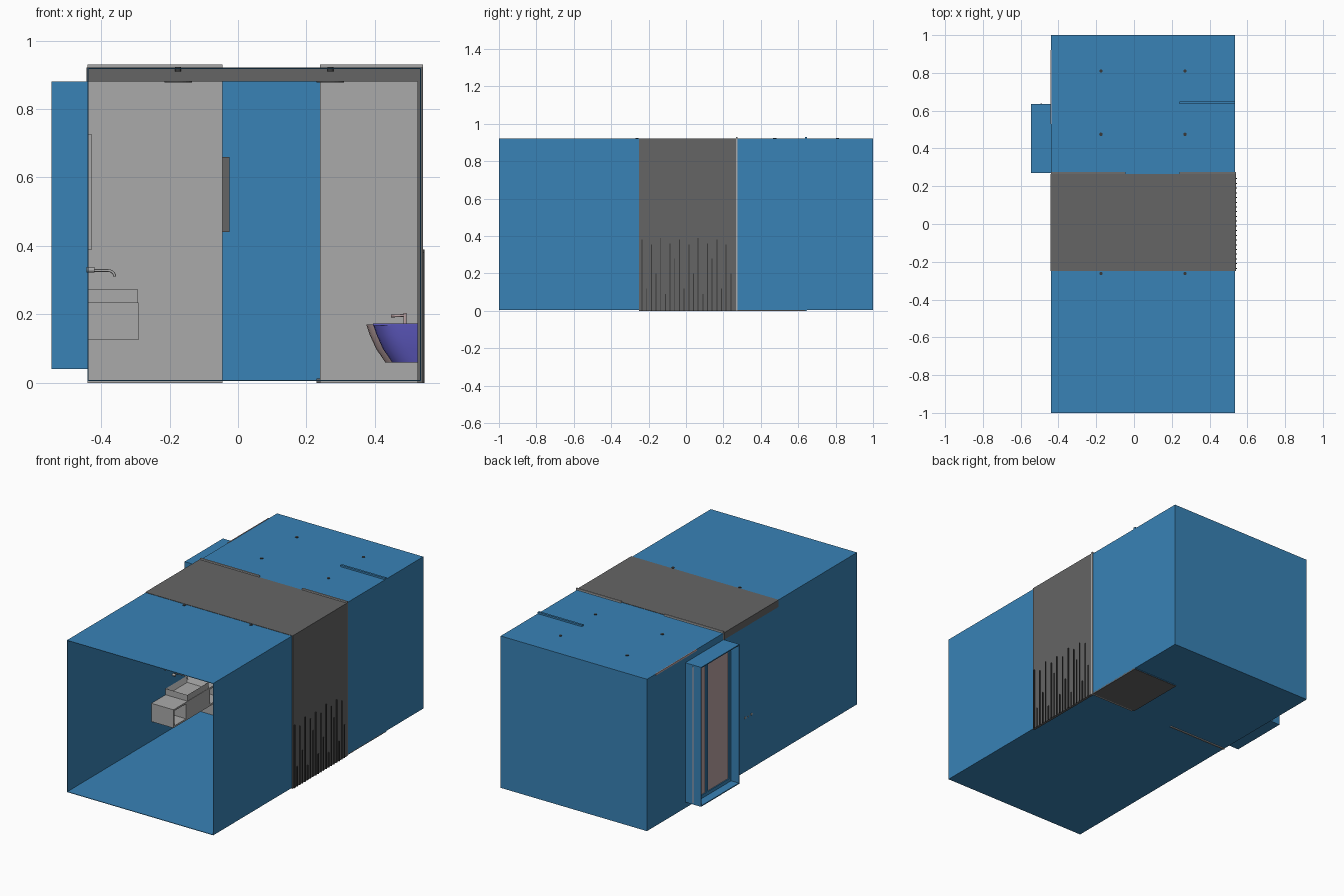
import bpy, bmesh, math
from mathutils import Vector

if "Cube" in bpy.data.objects:
    bpy.data.objects.remove(bpy.data.objects["Cube"], do_unlink=True)


def material(name, rgb):
    m = bpy.data.materials.new(name)
    m.use_nodes = True
    m.diffuse_color = (*rgb, 1)
    m.node_tree.nodes["Principled BSDF"].inputs["Base Color"].default_value = (*rgb, 1)
    return m


BLUE = material("wall blue", (0.04, 0.225, 0.47))
GREY = material("light grey", (0.40, 0.40, 0.40))
DARK = material("dark grey", (0.13, 0.13, 0.13))
BLACK = material("charcoal", (0.04, 0.04, 0.04))
PINK = material("pale pink", (0.50, 0.37, 0.37))
VIOLET = material("violet", (0.11, 0.10, 0.52))


def finish(name, bm, mat):
    bmesh.ops.recalc_face_normals(bm, faces=bm.faces)
    me = bpy.data.meshes.new(name)
    bm.to_mesh(me)
    bm.free()
    me.materials.append(mat)
    ob = bpy.data.objects.new(name, me)
    bpy.context.collection.objects.link(ob)
    return ob


def box(name, x, y, z, mat, hollow=None):
    """Box from (min, max) pairs; hollow = (rim width, depth) sinks the top."""
    bm = bmesh.new()
    bmesh.ops.create_cube(bm, size=1)
    for v in bm.verts:
        v.co = Vector([r[0] + (c + 0.5) * (r[1] - r[0]) for r, c in zip((x, y, z), v.co)])
    if hollow:
        top = max(bm.faces, key=lambda f: f.calc_center_median().z)
        bmesh.ops.inset_individual(bm, faces=[top], thickness=hollow[0])
        for v in top.verts:
            v.co.z -= hollow[1]
    return finish(name, bm, mat)


def disc(name, at, r, h, mat):
    bm = bmesh.new()
    bmesh.ops.create_cone(bm, cap_ends=True, segments=20, radius1=r, radius2=r, depth=h)
    bmesh.ops.translate(bm, verts=bm.verts, vec=at)
    return finish(name, bm, mat)


def tube(name, pts, r, mat):
    cu = bpy.data.curves.new(name, "CURVE")
    cu.dimensions = "3D"
    cu.bevel_depth = r
    cu.bevel_resolution = 2
    cu.use_fill_caps = True
    sp = cu.splines.new("POLY")
    sp.points.add(len(pts) - 1)
    for p, c in zip(sp.points, pts):
        p.co = (*c, 1)
    cu.materials.append(mat)
    ob = bpy.data.objects.new(name, cu)
    bpy.context.collection.objects.link(ob)
    return ob


XL, XR, T = -0.44, 0.535, 0.003
Z0, Z1 = 0.005, 0.92
BAY_Y, BAY_Z = (0.27, 0.635), (0.04, 0.88)

# Room shell, open at the front
box("floor", (XL, XR), (-1, 1), (Z0, Z0 + T), BLUE)
box("roof", (XL, XR), (-1, 1), (Z1 - T, Z1), BLUE)
box("back_wall", (XL, XR), (1 - T, 1), (Z0, Z1), BLUE)
box("left_wall", (XR - T, XR), (-1, 1), (Z0, Z1), BLUE)
for n, y, z in (("front", (-1, BAY_Y[0]), (Z0, Z1)), ("rear", (BAY_Y[1], 1), (Z0, Z1)),
                ("lower", BAY_Y, (Z0, BAY_Z[0])), ("upper", BAY_Y, (BAY_Z[1], Z1))):
    box("right_wall_" + n, (XL, XL + T), y, z, BLUE)

# Bay box around the window, open outwards
BX = (-0.545, XL)
for n, z in (("sill", BAY_Z[0]), ("head", BAY_Z[1] - 0.006)):
    box("bay_" + n, BX, BAY_Y, (z, z + 0.006), BLUE)
for n, y in (("front_cheek", BAY_Y[0]), ("rear_cheek", BAY_Y[1] - 0.006)):
    box("bay_" + n, BX, (y, y + 0.006), BAY_Z, BLUE)
box("bay_rear_trim", (-0.496, -0.488), (0.63, 0.637), (0.05, 0.87), PINK)

# Window panes and frame
box("window_panes", (-0.488, -0.483), (0.28, 0.625), (0.05, 0.87), PINK)
for i, y in enumerate((0.276, 0.495, 0.609)):
    box(f"window_stile_{i}", (-0.494, -0.478), (y, y + 0.02), (0.046, 0.874), BLUE)
for i, z in enumerate((0.046, 0.854)):
    box(f"window_rail_{i}", (-0.494, -0.478), (0.276, 0.629), (z, z + 0.02), BLUE)
box("roof_edge_trim", (-0.443, -0.438), (0.53, 0.92), (0.912, 0.922), PINK)

# Dark band over the middle: ceiling slab and side panel
box("band_slab", (-0.443, 0.54), (-0.25, 0.266), (0.88, 0.922), DARK)
box("band_side", (0.525, 0.54), (-0.25, 0.266), (0.0, 0.922), DARK)
heights = (0.38, 0.12, 0.355, 0.2, 0.39, 0.09, 0.36, 0.28)
for i in range(20):
    y = -0.235 + i * 0.025
    box(f"reed_{i}", (0.539, 0.545), (y - 0.0025, y + 0.0025), (0.0, heights[i % 8]), BLACK)

# Partitions with the doorway between, and the shower corner
for n, x in (("right", (XL, -0.045)), ("left", (0.24, 0.54))):
    box("partition_" + n, x, (0.266, 0.276), (0.0, 0.93), GREY)
box("shower_wall", (0.24, XR), (0.635, 0.648), (0.002, 0.93), BLUE)
box("shower_tray", (0.23, XR), (0.276, 0.645), (0.0, 0.012), DARK)

# Roof downlights and ceiling lamps
for i, x in enumerate((-0.175, 0.27)):
    for j, y in enumerate((-0.262, 0.475, 0.81)):
        disc(f"downlight_{i}_{j}", (x, y, 0.916), 0.009, 0.013, BLACK)
    disc(f"ceiling_lamp_{i}", (x, 0.0, 0.879), 0.04, 0.004, DARK)

# Wall screen on the back wall
box("screen", (-0.295, -0.025), (0.975, 0.997), (0.44, 0.66), DARK)

# Vanity: open niches on both sides of a solid middle, basin on top
VX = (XL + T, -0.29)
box("vanity_top", VX, (-0.2, 0.266), (0.225, 0.235), GREY)
box("vanity_bottom", VX, (-0.2, 0.266), (0.125, 0.135), GREY)
box("vanity_middle", VX, (-0.08, 0.146), (0.135, 0.225), GREY)
for n, y in (("front", -0.2), ("rear", 0.256)):
    box("vanity_end_" + n, VX, (y, y + 0.01), (0.135, 0.225), GREY)
box("basin", (XL + T, -0.292), (-0.065, 0.135), (0.235, 0.272), GREY, hollow=(0.02, 0.03))

# Basin tap and mirror
arc = [(-0.38 + 0.02 * math.sin(a), 0.034, 0.31 + 0.018 * math.cos(a))
       for a in (i * math.pi / 12 for i in range(7))]
tube("basin_tap", [(-0.442, 0.034, 0.328)] + arc, 0.004, GREY)
for i, y in enumerate((0.005, 0.063)):
    tube(f"tap_handle_{i}", [(-0.443, y, 0.33), (-0.42, y, 0.33)], 0.008, GREY)
box("mirror", (-0.437, -0.426), (-0.08, 0.148), (0.39, 0.725), GREY)


def bowl(name, y, x_front, mat):
    """Wall-hung bowl lofted from rounded outlines, hollow on top."""
    bm = bmesh.new()
    rings = []
    for z, f, w in ((0.06, 0.055, 0.7), (0.10, 0.028, 0.85), (0.14, 0.01, 0.96), (0.17, 0.0, 1.0),
                    (0.17, 0.018, 0.76), (0.12, 0.045, 0.5)):
        inner = 0.03 if w in (0.76, 0.5) else 0.0
        xf, xb, hw = x_front + f, 0.525 - inner, 0.068 * w
        pts = [(xb, -hw)]
        for k in range(13):
            a = -math.pi / 2 + k * math.pi / 12
            pts.append((xf + 0.07 - 0.07 * math.cos(a), hw * math.sin(a)))
        pts.append((xb, hw))
        rings.append([bm.verts.new((px, y + py, z)) for px, py in pts])
    n = len(rings[0])
    for a, b in zip(rings, rings[1:]):
        for i in range(n):
            bm.faces.new((a[i], a[(i + 1) % n], b[(i + 1) % n], b[i]))
    bm.faces.new(rings[0])
    bm.faces.new(rings[-1])
    ob = finish(name, bm, mat)
    bpy.ops.object.select_all(action="DESELECT")
    ob.select_set(True)
    bpy.context.view_layer.objects.active = ob
    bpy.ops.object.shade_smooth_by_angle(angle=math.radians(35))


# Two wall-hung bowls and the tap on the rear one
bowl("toilet_bowl", -0.1, 0.395, VIOLET)
box("toilet_lid", (0.395, 0.525), (-0.165, -0.035), (0.168, 0.173), VIOLET)
bowl("bidet_bowl", 0.11, 0.375, PINK)
tube("bidet_tap_post", [(0.488, 0.11, 0.165), (0.488, 0.11, 0.204)], 0.005, PINK)
tube("bidet_tap_spout", [(0.488, 0.11, 0.197), (0.447, 0.11, 0.195)], 0.004, PINK)
